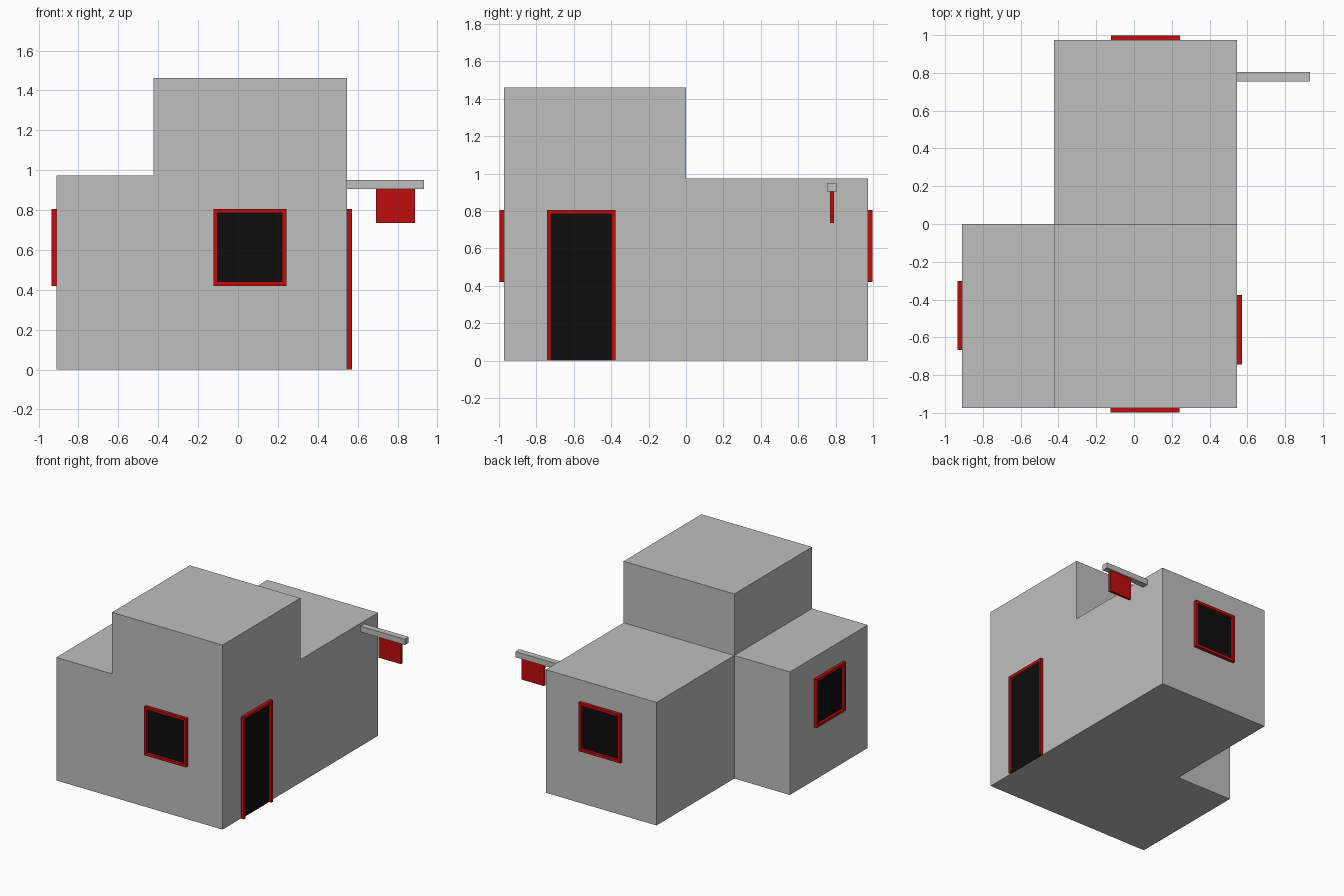
import bpy
import bmesh
from math import radians
from mathutils import Matrix, Vector

cube = bpy.data.objects.get("Cube")
if cube:
    bpy.data.objects.remove(cube, do_unlink=True)


def material(name, color):
    mat = bpy.data.materials.new(name)
    mat.use_nodes = True
    mat.diffuse_color = (*color, 1)
    mat.node_tree.nodes["Principled BSDF"].inputs["Base Color"].default_value = (*color, 1)
    return mat


GREY = material("plaster grey", (0.52, 0.52, 0.52))
RED = material("trim red", (0.53, 0.004, 0.004))
BLACK = material("opening black", (0.004, 0.004, 0.004))


def add_box(bm, low, high):
    low, high = Vector(low), Vector(high)
    place = Matrix.Translation((low + high) / 2) @ Matrix.Diagonal((*(high - low), 1))
    bmesh.ops.create_cube(bm, size=1, matrix=place)


def finish(name, bm, mat, matrix=Matrix()):
    bmesh.ops.recalc_face_normals(bm, faces=bm.faces)
    mesh = bpy.data.meshes.new(name)
    bm.to_mesh(mesh)
    bm.free()
    mesh.materials.append(mat)
    obj = bpy.data.objects.new(name, mesh)
    obj.matrix_world = matrix
    bpy.context.collection.objects.link(obj)
    return obj


def box(name, low, high, mat):
    bm = bmesh.new()
    add_box(bm, low, high)
    return finish(name, bm, mat)


# House walls: stacked rooms welded into one shell
XS, YS, ZS = (-0.91, -0.423, 0.546), (-0.973, 0, 0.973), (0, 0.974, 1.461)
shell = bmesh.new()
for i, j, k in ((0, 0, 0), (1, 0, 0), (1, 1, 0), (1, 0, 1)):
    add_box(shell, (XS[i], YS[j], ZS[k]), (XS[i + 1], YS[j + 1], ZS[k + 1]))
bmesh.ops.remove_doubles(shell, verts=shell.verts, dist=0.001)
# Remove the partitions between rooms and merge flush wall faces
shell.faces.ensure_lookup_table()
inner = [f for f in shell.faces
         if all(len(e.link_faces) > 2 for e in f.edges)
         and any((g.calc_center_median() - f.calc_center_median()).length < 0.001
                 for g in shell.faces if g is not f)]
bmesh.ops.delete(shell, geom=inner, context='FACES_ONLY')
bmesh.ops.recalc_face_normals(shell, faces=shell.faces)
bmesh.ops.dissolve_limit(shell, angle_limit=radians(1),
                         verts=shell.verts, edges=shell.edges)
finish("house_walls", shell, GREY)


# Openings: red frame around a black pane, made facing -y then turned to the wall
def opening(name, origin, turn, bottom, top, sill=True):
    half, border, depth = 0.183, 0.021, 0.025
    matrix = Matrix.Translation(origin) @ Matrix.Rotation(radians(turn), 4, 'Z')
    frame = bmesh.new()
    for side in (-1, 1):
        xs = sorted((side * half, side * (half - border)))
        add_box(frame, (xs[0], -depth, bottom), (xs[1], 0, top))
    inside = half - border
    add_box(frame, (-inside, -depth, top - border), (inside, 0, top))
    if sill:
        add_box(frame, (-inside, -depth, bottom), (inside, 0, bottom + border))
    finish(name + "_frame", frame, RED, matrix)
    pane = bmesh.new()
    add_box(pane, (-inside, -0.005, bottom + border * sill), (inside, 0, top - border))
    finish(name + "_pane", pane, BLACK, matrix)


opening("front_window", (0.059, YS[0], 0), 0, 0.42, 0.805)
opening("back_window", (0.061, YS[2], 0), 180, 0.42, 0.805)
opening("side_window", (XS[0], -0.485, 0), -90, 0.42, 0.805)
opening("door", (XS[2], -0.56, 0), 90, 0, 0.805, sill=False)

# Hanging sign on a beam
box("sign_beam", (XS[2], 0.755, 0.905), (0.932, 0.804, 0.95), GREY)
box("sign_board", (0.692, 0.77, 0.735), (0.887, 0.79, 0.905), RED)
